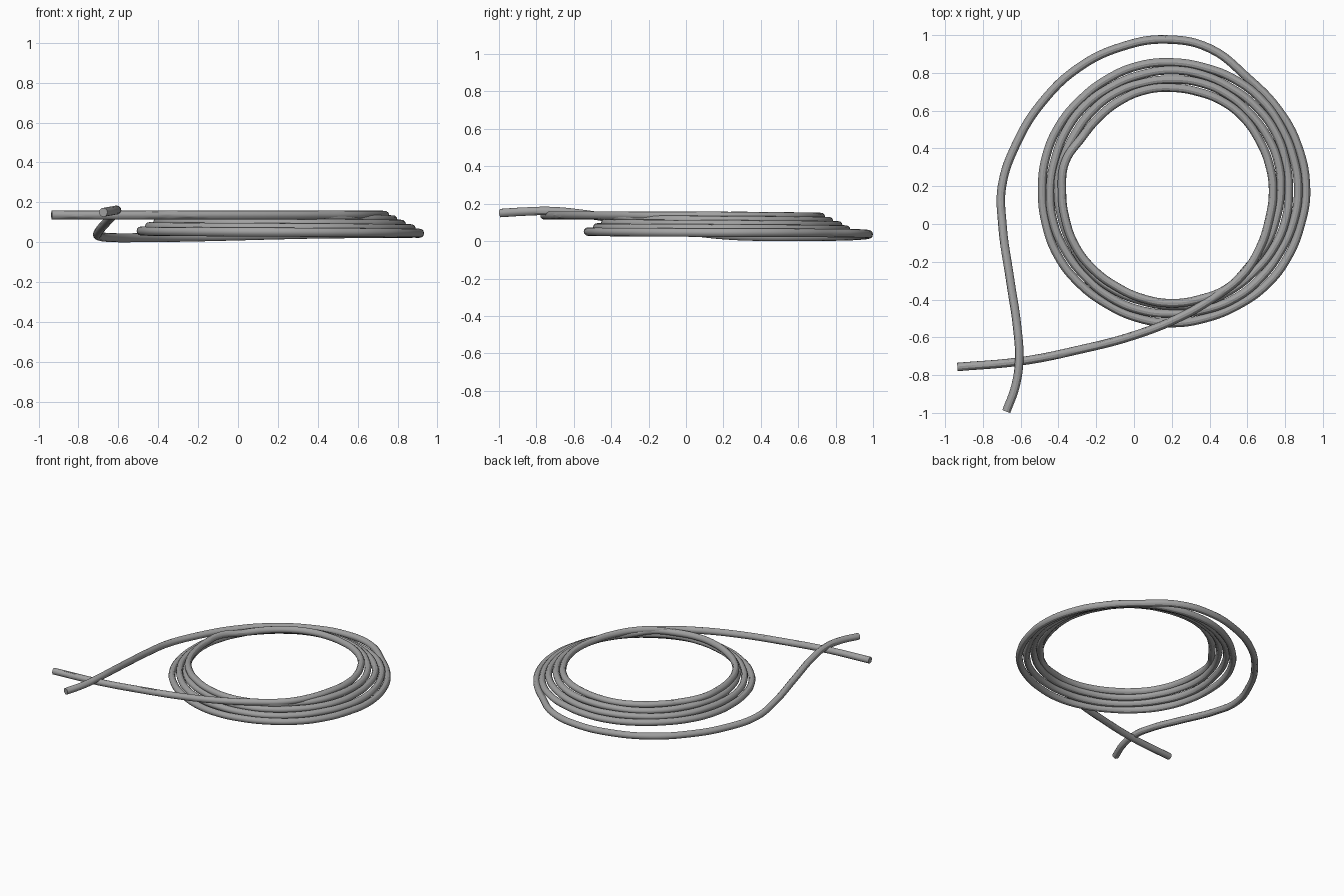
import bpy
from math import sin, cos, pi

if "Cube" in bpy.data.objects:
    bpy.data.objects.remove(bpy.data.objects["Cube"])

R = 0.0225            # rope radius
CX, CY = 0.20, 0.178  # coil centre

# Loose outer end: starts on top of the crossing and sweeps round the back
lead_in = [
    (-0.676, -0.992, 0.150), (-0.628, -0.86, 0.158), (-0.608, -0.72, 0.161),
    (-0.618, -0.55, 0.145), (-0.655, -0.30, 0.105), (-0.697, 0.00, 0.055),
    (-0.699, 0.20, 0.032), (-0.62, 0.43, 0.023), (-0.49, 0.64, 0.023),
    (-0.29, 0.83, 0.025), (-0.06, 0.94, 0.030), (0.17, 0.977, 0.036),
    (0.40, 0.93, 0.041), (0.60, 0.775, 0.043), (0.76, 0.61, 0.044),
    (0.865, 0.42, 0.045),
]

# Coil: four clockwise turns, each one smaller and higher than the last
coil = []
STEPS, TURNS = 24, 4
for i in range(STEPS * TURNS + 1):
    t = i / STEPS
    a = -2 * pi * t
    r = 0.711 - 0.0445 * t
    z = 0.045 + 0.0225 * t
    # innermost turn rides up over its neighbour at the front and left
    if 3.15 < t < 3.56:
        r += 0.028
        z += 0.010
    # hand-laid unevenness
    r += 0.003 * sin(7 * a + 2 * t)
    coil.append((CX + r * cos(a), CY + r * sin(a), z))

# Loose top end: leaves the coil and runs straight out over the stack
lead_out = [
    (0.715, 0.02, 0.136), (0.665, -0.13, 0.136), (0.575, -0.27, 0.136),
    (0.43, -0.385, 0.137), (0.24, -0.495, 0.137), (0.00, -0.59, 0.137),
    (-0.30, -0.668, 0.137), (-0.60, -0.727, 0.137), (-0.935, -0.757, 0.137),
]

# Sweep a round section along the whole path
points = lead_in + coil + lead_out
curve = bpy.data.curves.new("rope_coil", "CURVE")
curve.dimensions = '3D'
curve.bevel_depth = R
curve.bevel_resolution = 4
curve.resolution_u = 6
curve.use_fill_caps = True
spline = curve.splines.new('BEZIER')
spline.bezier_points.add(len(points) - 1)
for bp, co in zip(spline.bezier_points, points):
    bp.co = co
    bp.handle_left_type = bp.handle_right_type = 'AUTO'

# Dark grey rope
mat = bpy.data.materials.new("dark_grey")
mat.diffuse_color = (0.36, 0.36, 0.36, 1)
mat.use_nodes = True
mat.node_tree.nodes["Principled BSDF"].inputs["Base Color"].default_value = mat.diffuse_color
curve.materials.append(mat)

rope = bpy.data.objects.new("rope_coil", curve)
bpy.context.collection.objects.link(rope)
bpy.context.view_layer.objects.active = rope
rope.select_set(True)
bpy.ops.object.convert(target='MESH')
bpy.ops.object.shade_smooth_by_angle()
